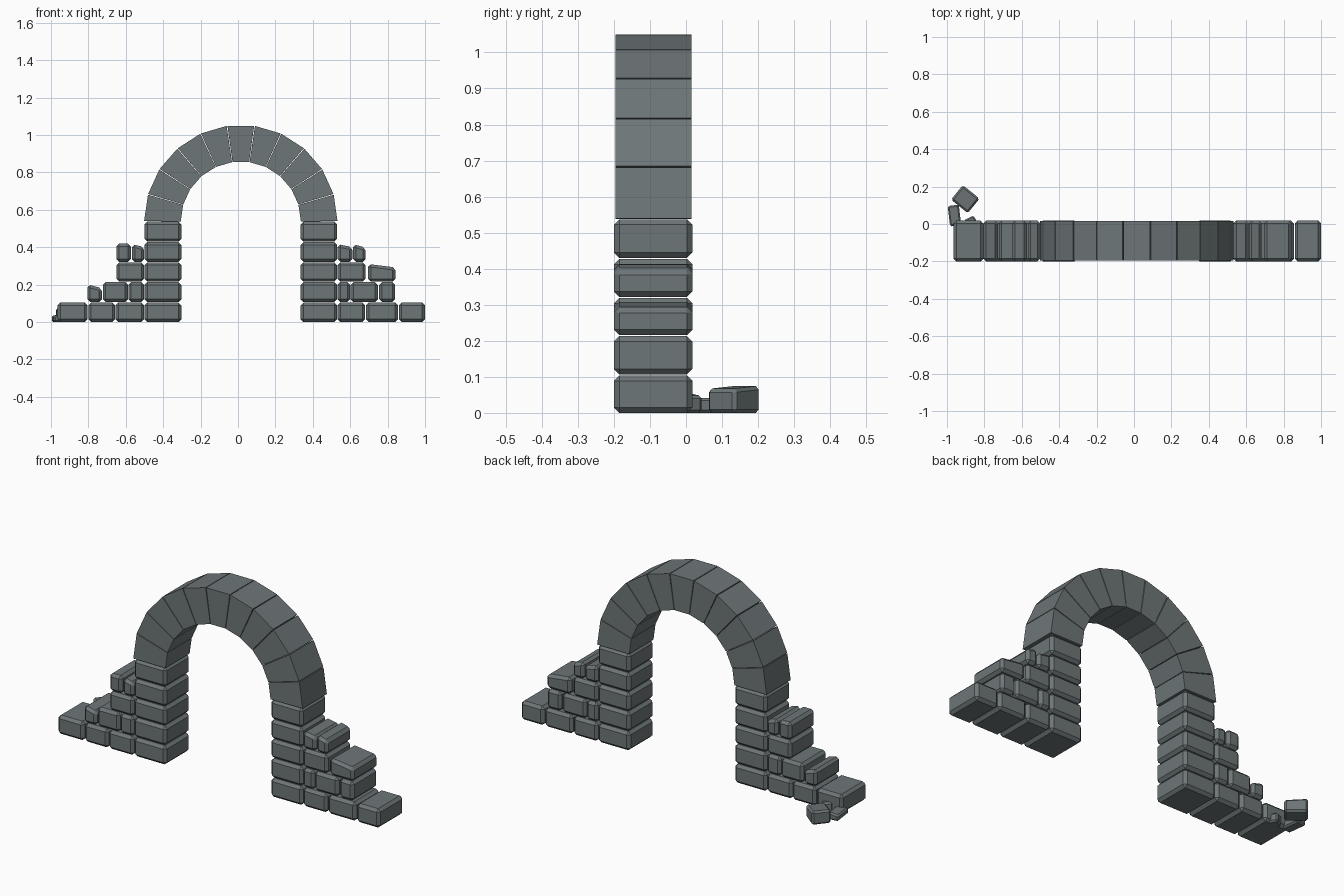
import bpy
import bmesh
from math import sin, cos, pi, radians
from mathutils import Matrix

cube = bpy.data.objects.get("Cube")
if cube:
    bpy.data.objects.remove(cube, do_unlink=True)

stone = bpy.data.materials.new("grey stone")
stone.use_nodes = True
GREY = (0.155, 0.18, 0.187, 1)
stone.diffuse_color = GREY
stone.node_tree.nodes["Principled BSDF"].inputs["Base Color"].default_value = GREY

FRONT, BACK = -0.2, 0.018


def finish(name, bm):
    bmesh.ops.recalc_face_normals(bm, faces=bm.faces)
    mesh = bpy.data.meshes.new(name)
    bm.to_mesh(mesh)
    bm.free()
    mesh.materials.append(stone)
    obj = bpy.data.objects.new(name, mesh)
    bpy.context.collection.objects.link(obj)
    return obj


def block(name, size, centre, turn=0, drop=0, bevel=0.015):
    """Chamfered stone; drop lowers the top on its +x (or, if negative, -x) side."""
    bm = bmesh.new()
    bmesh.ops.create_cube(bm, size=1)
    bmesh.ops.scale(bm, vec=size, verts=bm.verts)
    for v in bm.verts:
        if v.co.z > 0 and v.co.x * drop > 0:
            v.co.z -= abs(drop)
    bmesh.ops.bevel(bm, geom=bm.edges[:], offset=bevel, segments=1,
                    affect='EDGES', clamp_overlap=True)
    bmesh.ops.transform(bm, verts=bm.verts,
                        matrix=Matrix.Translation(centre) @ Matrix.Rotation(radians(turn), 4, 'Z'))
    return finish(name, bm)


def wall_block(name, x0, x1, z0, z1, drop=0):
    block(name, (x1 - x0, BACK - FRONT, z1 - z0),
          ((x0 + x1) / 2, (FRONT + BACK) / 2, (z0 + z1) / 2), drop=drop)


# Pillars: five stacked stones on each side
courses = [(0, 0.104), (0.107, 0.213), (0.216, 0.319), (0.322, 0.427), (0.43, 0.537)]
for side, x0, x1 in (("right", -0.5, -0.303), ("left", 0.335, 0.53)):
    for i, (z0, z1) in enumerate(courses):
        wall_block(f"{side}_pillar_stone_{i + 1}", x0, x1, z0, z1)

# Broken walls: per course, each stone as (start, end, top slope)
right_wall = [
    [(-0.965, -0.805, 0), (-0.8, -0.657, 0), (-0.655, -0.502, 0)],
    [(-0.805, -0.728, 0.02), (-0.723, -0.588, 0), (-0.586, -0.502, 0)],
    [(-0.65, -0.502, 0)],
    [(-0.65, -0.573, 0), (-0.567, -0.502, 0.015)],
]
left_wall = [
    [(0.532, 0.68, 0), (0.685, 0.855, 0), (0.86, 1.0, 0)],
    [(0.532, 0.6, 0), (0.602, 0.748, 0), (0.755, 0.84, 0)],
    [(0.532, 0.682, 0), (0.695, 0.842, 0.018)],
    [(0.532, 0.611, 0.015), (0.615, 0.682, 0.018)],
]
for side, rows in (("right", right_wall), ("left", left_wall)):
    for r, row in enumerate(rows):
        z0, z1 = courses[r]
        for i, (x0, x1, drop) in enumerate(row):
            top = z0 + 0.094 if drop else z1 - 0.008 * (r == 3)
            wall_block(f"{side}_wall_stone_{r + 1}_{i + 1}", x0, x1, z0, top, drop)

# Arch: equal wedge stones with hairline joints
COUNT, OUTER, INNER = 11, 0.517, 0.321
CX, CZ, GAP = 0.015, 0.537, 0.004
for i in range(COUNT):
    bm = bmesh.new()
    ring = []
    for radius, end in ((INNER, 0), (OUTER, 0), (OUTER, 1), (INNER, 1)):
        a = pi * (i + end) / COUNT + (GAP if end == 0 else -GAP)
        ring.append(bm.verts.new((CX + radius * cos(a), -0.196, CZ + radius * sin(a))))
    face = bm.faces.new(ring)
    new = bmesh.ops.extrude_face_region(bm, geom=[face])["geom"]
    bmesh.ops.translate(bm, vec=(0, 0.211, 0),
                        verts=[v for v in new if isinstance(v, bmesh.types.BMVert)])
    finish(f"arch_stone_{i + 1}", bm)

# Fallen rubble behind the end of the wall
block("rubble_large", (0.115, 0.1, 0.075), (-0.902, 0.133, 0.0375), turn=-39, drop=0.008, bevel=0.01)
block("rubble_flat", (0.06, 0.11, 0.042), (-0.96, 0.045, 0.021), turn=7, drop=-0.008, bevel=0.008)
block("rubble_small", (0.06, 0.05, 0.054), (-0.873, 0.01, 0.027), turn=28, drop=0.006, bevel=0.008)
